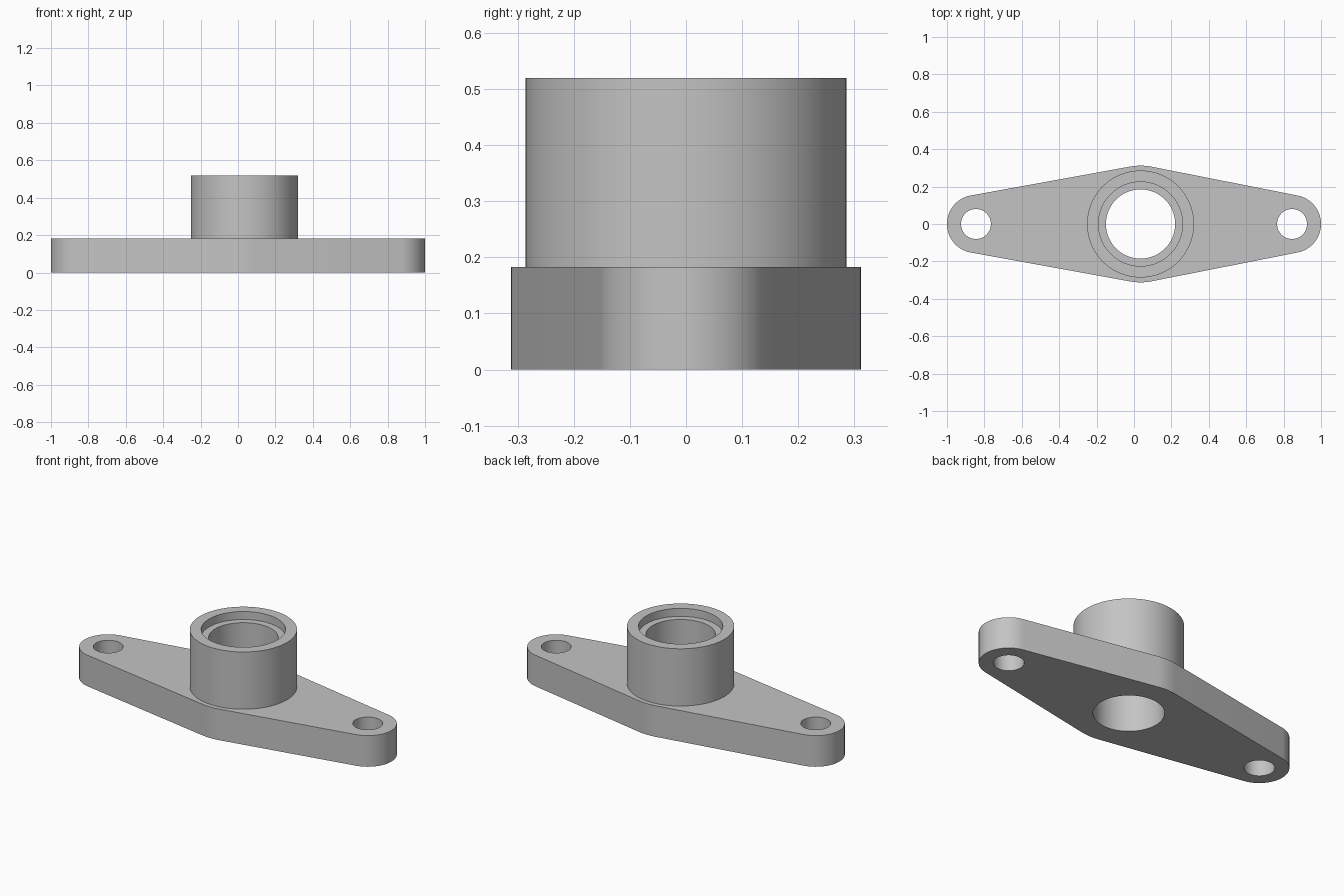
import bpy, bmesh, math
from math import cos, sin, pi

cube = bpy.data.objects.get("Cube")
if cube:
    bpy.data.objects.remove(cube, do_unlink=True)

HUB_X, PLATE_TOP, HUB_TOP = 0.035, 0.183, 0.52
BORE, EAR_X, EAR_R = 0.185, 0.845, 0.155
SIDES = 96

grey = bpy.data.materials.new("light_grey")
grey.use_nodes = True
colour = (0.55, 0.55, 0.55, 1)
grey.diffuse_color = colour
grey.node_tree.nodes["Principled BSDF"].inputs["Base Color"].default_value = colour


def make_object(name, bm):
    bmesh.ops.recalc_face_normals(bm, faces=bm.faces)
    mesh = bpy.data.meshes.new(name)
    bm.to_mesh(mesh)
    bm.free()
    mesh.materials.append(grey)
    obj = bpy.data.objects.new(name, mesh)
    bpy.context.collection.objects.link(obj)
    return obj


def activate(obj):
    bpy.ops.object.select_all(action="DESELECT")
    obj.select_set(True)
    bpy.context.view_layer.objects.active = obj


def prism(name, points, bottom, top):
    bm = bmesh.new()
    face = bm.faces.new([bm.verts.new((x, y, bottom)) for x, y in points])
    result = bmesh.ops.extrude_face_region(bm, geom=[face], use_keep_orig=True)
    verts = [v for v in result["geom"] if isinstance(v, bmesh.types.BMVert)]
    bmesh.ops.translate(bm, verts=verts, vec=(0, 0, top - bottom))
    return make_object(name, bm)


def arc(x, radius, start, end, steps):
    angles = [start + (end - start) * i / steps for i in range(steps + 1)]
    return [(x + radius * cos(a), radius * sin(a)) for a in angles]


# Flange outline: tangent lines joining a centre circle and two rounded ears
MID_R = 0.312
right = math.acos((MID_R - EAR_R) / (EAR_X - HUB_X))
left = pi - math.acos((MID_R - EAR_R) / (EAR_X + HUB_X))
outline = (arc(EAR_X, EAR_R, -right, right, 40)
           + arc(HUB_X, MID_R, right, left, 10)
           + arc(-EAR_X, EAR_R, left, 2 * pi - left, 40)
           + arc(HUB_X, MID_R, 2 * pi - left, 2 * pi - right, 10))
flange = prism("flange_plate", outline, 0, PLATE_TOP)

# Bolt holes and central bore through the flange
for x, radius in ((-EAR_X, 0.08), (EAR_X, 0.08), (HUB_X, BORE)):
    cutter = prism("hole_cutter", arc(x, radius, 0, 2 * pi, SIDES)[:-1], -0.1, 0.3)
    cutter.hide_render = True
    cut = flange.modifiers.new("hole", "BOOLEAN")
    cut.operation, cut.solver, cut.object = "DIFFERENCE", "EXACT", cutter
    activate(flange)
    bpy.ops.object.modifier_apply(modifier=cut.name)
    bpy.data.objects.remove(cutter, do_unlink=True)

# Hub collar: turned profile with a shallow counterbore at the rim
LEDGE = HUB_TOP - 0.047
profile = [(0.286, PLATE_TOP), (0.286, HUB_TOP), (0.225, HUB_TOP),
           (0.225, LEDGE), (BORE, LEDGE), (BORE, PLATE_TOP)]
bm = bmesh.new()
rings = [[bm.verts.new((x, y, z)) for x, y in arc(HUB_X, r, 0, 2 * pi, SIDES)[:-1]]
         for r, z in profile]
for lower, upper in zip(rings, rings[1:]):
    for i in range(SIDES):
        j = (i + 1) % SIDES
        bm.faces.new((lower[i], lower[j], upper[j], upper[i]))
hub = make_object("hub_collar", bm)

for obj in (flange, hub):
    activate(obj)
    bpy.ops.object.shade_smooth_by_angle(angle=math.radians(30))
